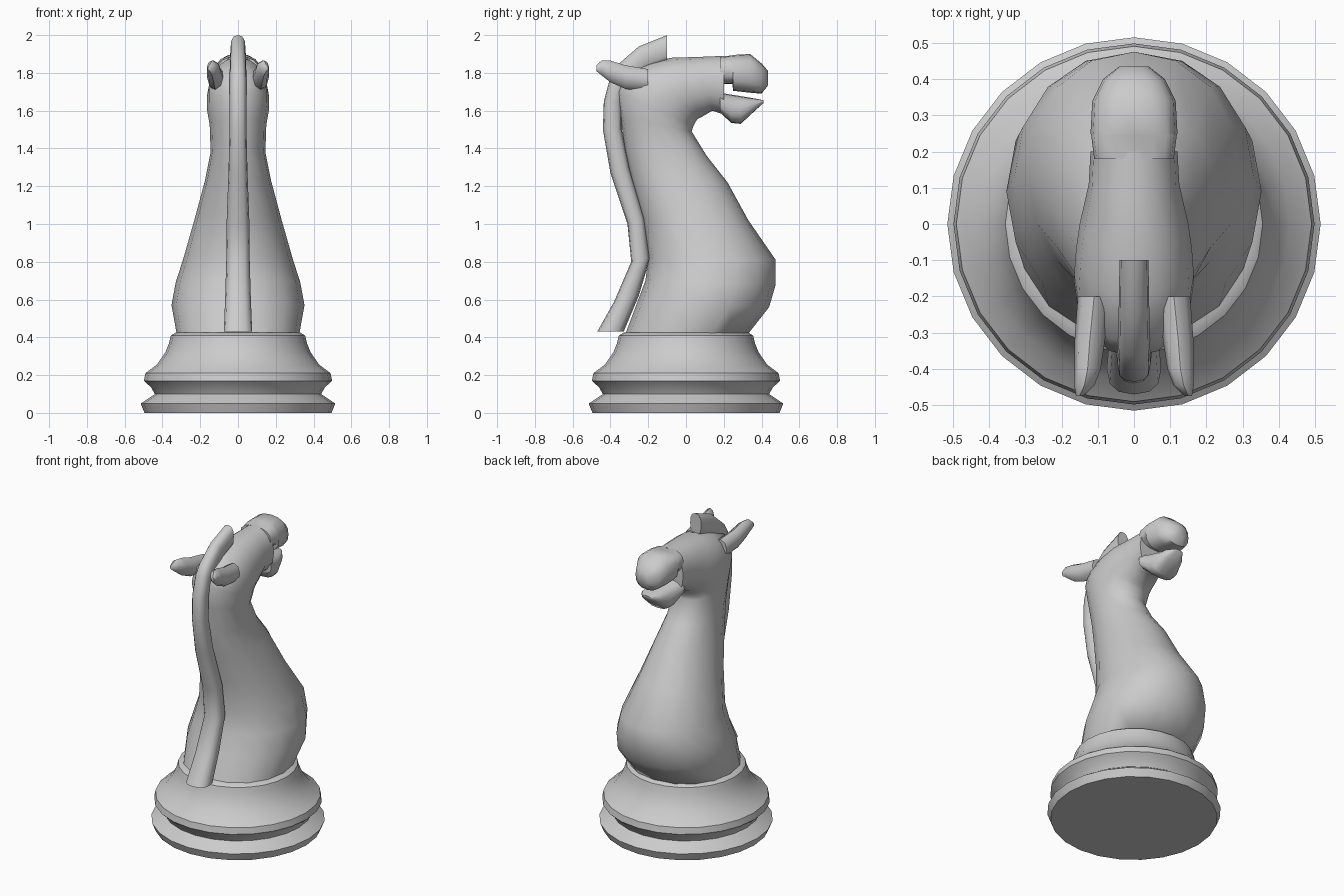
import bpy, bmesh
from math import sin, cos, pi, radians, copysign


def spow(v, p):
    return copysign(abs(v) ** p, v)


def finish(bm, name, angle):
    bmesh.ops.recalc_face_normals(bm, faces=bm.faces)
    me = bpy.data.meshes.new(name)
    bm.to_mesh(me)
    bm.free()
    ob = bpy.data.objects.new(name, me)
    bpy.context.collection.objects.link(ob)
    bpy.ops.object.select_all(action='DESELECT')
    ob.select_set(True)
    bpy.context.view_layer.objects.active = ob
    bpy.ops.object.shade_smooth_by_angle(angle=radians(angle))
    return ob


def loft(name, rings, n=16, power=1.0, angle=50):
    """Each ring: (y, z) of one end, (y, z) of the other end, half width, x centre."""
    bm = bmesh.new()
    loops = []
    for y1, z1, y2, z2, w, cx in rings:
        loop = []
        for i in range(n):
            a = 2 * pi * i / n
            c, s = spow(cos(a), power), spow(sin(a), power)
            loop.append(bm.verts.new((cx + w * s,
                                      (y1 + y2) / 2 + (y1 - y2) / 2 * c,
                                      (z1 + z2) / 2 + (z1 - z2) / 2 * c)))
        loops.append(loop)
    for a, b in zip(loops, loops[1:]):
        for i in range(n):
            j = (i + 1) % n
            bm.faces.new((a[i], a[j], b[j], b[i]))
    bm.faces.new(loops[0])
    bm.faces.new(loops[-1])
    return finish(bm, name, angle)


# Turned base
profile = [(.495, 0), (.515, .05), (.44, .10), (.46, .135), (.498, .17), (.49, .21),
           (.43, .255), (.385, .32), (.365, .37), (.355, .41), (.33, .425)]
loft("base", [(r, z, -r, z, r, 0) for r, z in profile], n=24, angle=40)

# Chest, neck and skull as one bending loft, fanning around the throat
neck = [(.33, .42, -.32, .42, .325), (.44, .56, -.26, .58, .352), (.475, .68, -.215, .70, .33),
        (.475, .81, -.20, .82, .29), (.33, 1.02, -.23, 1.03, .23), (.22, 1.22, -.29, 1.24, .175),
        (.11, 1.36, -.325, 1.40, .145), (.03, 1.49, -.345, 1.56, .15), (.04, 1.52, -.365, 1.70, .165),
        (.05, 1.54, -.33, 1.80, .165), (.06, 1.555, -.20, 1.85, .16), (.08, 1.565, -.08, 1.88, .15),
        (.14, 1.60, .08, 1.885, .125), (.20, 1.58, .20, 1.89, .12)]
loft("body", [r + (0,) for r in neck], power=.95, angle=60)

# Upper muzzle: y, bottom z, top z, half width
muzzle = [(.18, 1.74, 1.885, .11), (.245, 1.74, 1.893, .118), (.25, 1.705, 1.895, .12),
          (.34, 1.695, 1.90, .115), (.40, 1.69, 1.85, .085), (.435, 1.735, 1.81, .04)]
loft("muzzle", [(y, a, y, b, w, 0) for y, a, b, w in muzzle], power=.8)

# Lower jaw
jaw = [(.18, 1.59, 1.695, .115), (.24, 1.535, 1.685, .10), (.29, 1.53, 1.677, .09),
       (.36, 1.595, 1.665, .07), (.41, 1.64, 1.655, .03)]
loft("lower_jaw", [(y, a, y, b, w, 0) for y, a, b, w in jaw], power=.75)

# Mane strip ending in a raised forelock
mane = [(-.47, .43, -.33, .43, .075), (-.38, .59, -.25, .62, .068), (-.29, .80, -.19, .82, .062),
        (-.31, 1.0, -.22, 1.03, .06), (-.40, 1.27, -.30, 1.30, .05), (-.44, 1.50, -.34, 1.50, .045),
        (-.435, 1.65, -.34, 1.65, .045), (-.40, 1.78, -.31, 1.74, .045), (-.365, 1.84, -.26, 1.78, .044),
        (-.25, 1.94, -.20, 1.82, .042), (-.10, 2.0, -.10, 1.86, .04)]
loft("mane", [r + (0,) for r in mane], n=12, power=.8)

# Ears swept back on both sides: x, y, bottom z, top z, half width
ear = [(.11, -.20, 1.70, 1.82, .045), (.122, -.32, 1.715, 1.84, .042), (.128, -.40, 1.75, 1.865, .036),
       (.137, -.445, 1.785, 1.867, .028), (.15, -.475, 1.81, 1.84, .01)]
for side, s in (("left", -1), ("right", 1)):
    loft(f"ear_{side}", [(y, a, y, b, w, s * x) for x, y, a, b, w in ear], n=8)
